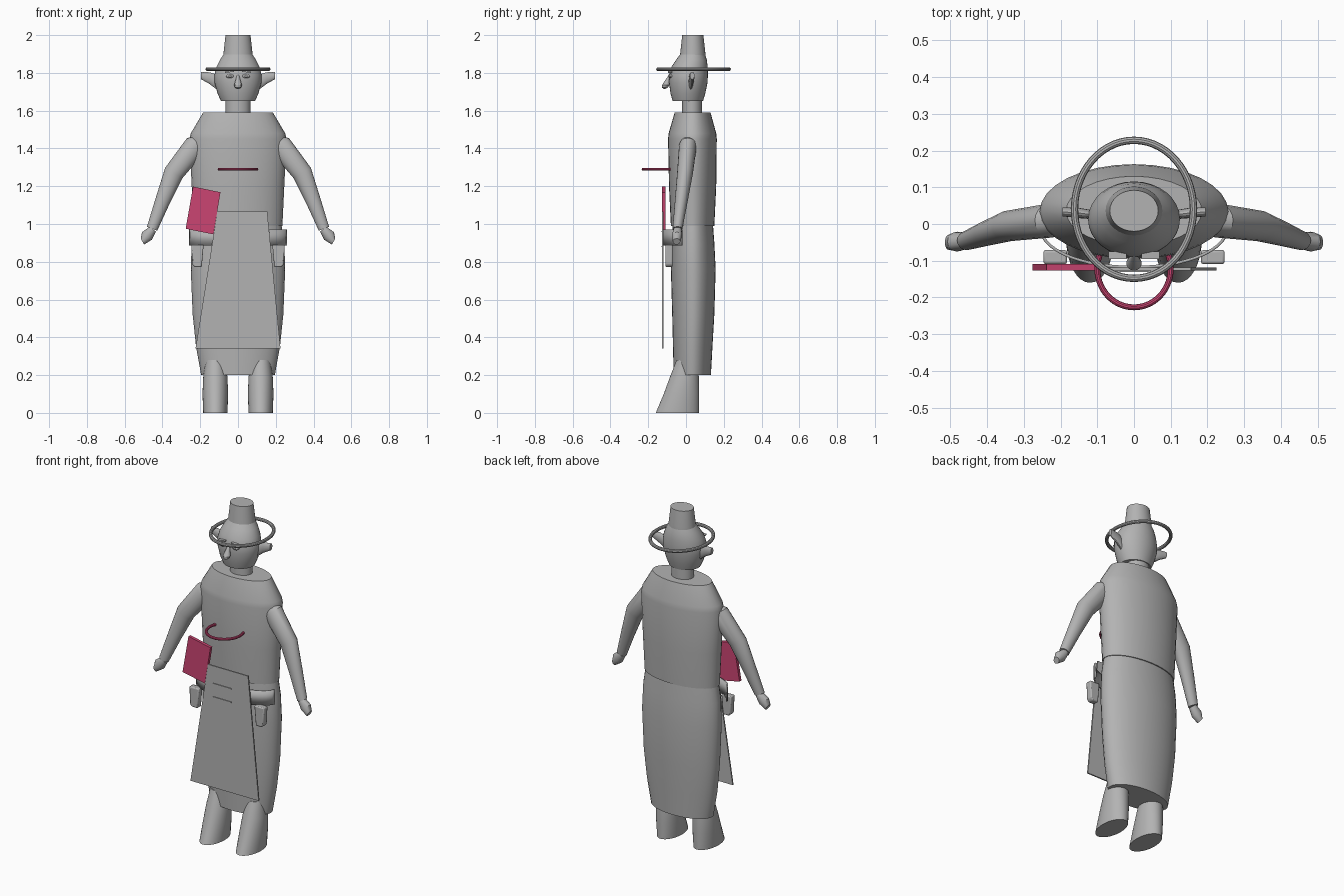
import bpy, bmesh, math
from mathutils import Vector

cube = bpy.data.objects.get("Cube")
if cube:
    bpy.data.objects.remove(cube, do_unlink=True)


def material(name, rgb):
    m = bpy.data.materials.new(name)
    m.use_nodes = True
    m.diffuse_color = (*rgb, 1)
    m.node_tree.nodes["Principled BSDF"].inputs["Base Color"].default_value = (*rgb, 1)
    return m


GREY = material("plain grey", (0.45, 0.45, 0.45))
CRIMSON = material("crimson", (0.6, 0.06, 0.17))


def finish(name, bm, mat):
    bmesh.ops.recalc_face_normals(bm, faces=bm.faces)
    me = bpy.data.meshes.new(name)
    bm.to_mesh(me)
    bm.free()
    ob = bpy.data.objects.new(name, me)
    bpy.context.collection.objects.link(ob)
    me.materials.append(mat)
    bpy.ops.object.select_all(action='DESELECT')
    ob.select_set(True)
    bpy.context.view_layer.objects.active = ob
    bpy.ops.object.shade_smooth_by_angle(angle=math.radians(30))
    return ob


def loft(name, rings, mat=GREY, n=32, closed=False):
    """Skin elliptical rings given as (centre, half-axis u, half-axis v)."""
    bm = bmesh.new()
    loops = []
    for c, u, v in rings:
        c, u, v = Vector(c), Vector(u), Vector(v)
        angles = [2 * math.pi * i / n for i in range(n)]
        loops.append([bm.verts.new(c + u * math.cos(a) + v * math.sin(a)) for a in angles])
    pairs = list(zip(loops, loops[1:]))
    if closed:
        pairs.append((loops[-1], loops[0]))
    for a, b in pairs:
        for i in range(n):
            j = (i + 1) % n
            bm.faces.new((a[i], a[j], b[j], b[i]))
    if not closed:
        bm.faces.new(loops[0])
        bm.faces.new(loops[-1])
    return finish(name, bm, mat)


def stack(name, rows, x=0, mat=GREY):
    """Level ellipses from rows of (z, half width, front y, back y)."""
    return loft(name, [((x, (f + b) / 2, z), (w, 0, 0), (0, (b - f) / 2, 0))
                       for z, w, f, b in rows], mat)


def hoop(name, centre, rx, ry, r, mat):
    """Level oval ring."""
    rings = []
    for i in range(56):
        a = 2 * math.pi * i / 56
        out = Vector((math.cos(a), math.sin(a), 0))
        rings.append((Vector(centre) + Vector((rx * out.x, ry * out.y, 0)), out * r, (0, 0, r)))
    return loft(name, rings, mat, 10, True)


def plate(name, outline, y, thick, mat=GREY):
    """Flat panel facing front, from an x-z outline."""
    bm = bmesh.new()
    face = bm.faces.new([bm.verts.new((x, y - thick / 2, z)) for x, z in outline])
    new = bmesh.ops.extrude_face_region(bm, geom=[face])["geom"]
    bmesh.ops.translate(bm, vec=(0, thick, 0),
                        verts=[v for v in new if isinstance(v, bmesh.types.BMVert)])
    return finish(name, bm, mat)


# Body
stack("torso", [(0.99, .235, -.08, .15), (1.2, .245, -.09, .16), (1.45, .257, -.095, .163),
                (1.48, .25, -.092, .16), (1.59, .185, -.06, .13)])
stack("skirt", [(0.2, .195, -.065, .132), (0.35, .222, -.069, .14), (0.52, .24, -.073, .15),
                (0.76, .25, -.08, .157), (0.9, .245, -.077, .15), (1.01, .228, -.07, .142)])
stack("neck", [(1.57, .065, -.02, .085), (1.67, .065, -.02, .085)])

# Head and hat
stack("head", [(1.65, .09, -.07, .09), (1.69, .108, -.082, .102), (1.75, .125, -.09, .114),
               (1.79, .125, -.089, .116), (1.83, .115, -.078, .115), (1.87, .095, -.052, .11),
               (1.9, .075, -.03, .1)])
stack("hat_crown", [(1.89, .078, -.032, .103), (1.91, .076, -.03, .102), (2.0, .066, -.02, .092)])
hoop("hat_brim", (0, .04, 1.82), .162, .188, .01, GREY)

# Nose, with its bulb at the lower end
loft("nose", [((0, -.083, 1.79), (.006, 0, 0), (0, .006, 0)),
              ((0, -.095, 1.765), (.012, 0, 0), (0, .013, 0)),
              ((0, -.107, 1.735), (.021, 0, 0), (0, .02, 0)),
              ((0, -.112, 1.722), (.016, 0, 0), (0, .015, 0)),
              ((0, -.114, 1.716), (.005, 0, 0), (0, .005, 0))], n=16)

for s, side in ((1, "left"), (-1, "right")):
    # Face details
    loft(side + "_ear", [((s * .11, .025, 1.75), (0, 0, .04), (0, .012, 0)),
                         ((s * .15, .03, 1.772), (0, 0, .031), (0, .014, 0)),
                         ((s * .195, .033, 1.786), (0, 0, .02), (0, .012, 0))], n=16)
    loft(side + "_eye", [((s * .043, -.06, 1.783), (.021, 0, 0), (0, 0, .012)),
                         ((s * .043, -.088, 1.783), (.02, 0, 0), (0, 0, .011)),
                         ((s * .043, -.094, 1.783), (.009, 0, 0), (0, 0, .005))], n=16)
    plate(side + "_eyebrow", [(s * .02, 1.806), (s * .07, 1.8), (s * .07, 1.806),
                              (s * .02, 1.813)], -.085, .02)

    # Tapered sleeve and mitten hand
    loft(side + "_arm", [((s * .195, .01, 1.435), (s * .035, 0, .028), (0, .036, 0)),
                         ((s * .225, .01, 1.415), (s * .045, 0, .04), (0, .047, 0)),
                         ((s * .34, -.005, 1.27), (s * .046, 0, .027), (0, .042, 0)),
                         ((s * .4, -.025, 1.12), (s * .036, 0, .017), (0, .034, 0)),
                         ((s * .455, -.045, .975), (s * .027, 0, .011), (0, .026, 0))], n=20)
    loft(side + "_hand", [((s * .452, -.045, .972), (s * .018, 0, .012), (0, .022, 0)),
                          ((s * .482, -.048, .937), (s * .026, 0, .02), (0, .027, 0)),
                          ((s * .506, -.05, .907), (s * .009, 0, .016), (0, .02, 0))], n=16)

    # Slanted boot
    stack(side + "_boot", [(0, .064, -.16, .07), (.1, .068, -.118, .07),
                           (.19, .064, -.085, .068), (.28, .052, -.05, .06)], s * .12)

    # Hanging pouch, wider at the top
    pouch = plate(side + "_pouch", [(s * .182, .89), (s * .247, .89), (s * .242, .785),
                                    (s * .23, .772), (s * .192, .772)], -.09, .038)
    bevel = pouch.modifiers.new("soft_edges", 'BEVEL')
    bevel.width = .006
    bevel.segments = 2

# Belt band round the front
bm = bmesh.new()
previous = None
for i in range(25):
    a = math.radians(188 + 164 * i / 24)
    x, y = .257 * math.cos(a), -.118 * abs(math.sin(a)) ** .9
    pair = [bm.verts.new((x, y, z)) for z in (.885, .972)]
    if previous:
        bm.faces.new((previous[0], pair[0], pair[1], previous[1]))
    previous = pair
belt = finish("belt", bm, GREY)
solid = belt.modifiers.new("thickness", 'SOLIDIFY')
solid.thickness = .008
solid.offset = 0

# Apron with two pocket seams
plate("apron", [(-.225, .34), (.225, .34), (.155, 1.065), (-.11, 1.065)], -.123, .008)
for z in (.88, .96):
    plate("pocket_seam", [(-.08, z - .003), (.045, z - .003), (.045, z + .003),
                          (-.08, z + .003)], -.128, .006)

# Crimson book and necklace
plate("book", [(-.277, .975), (-.13, .945), (-.093, 1.168), (-.238, 1.198)], -.118, .018, CRIMSON)
hoop("necklace", (0, -.122, 1.29), .1, .105, .008, CRIMSON)
